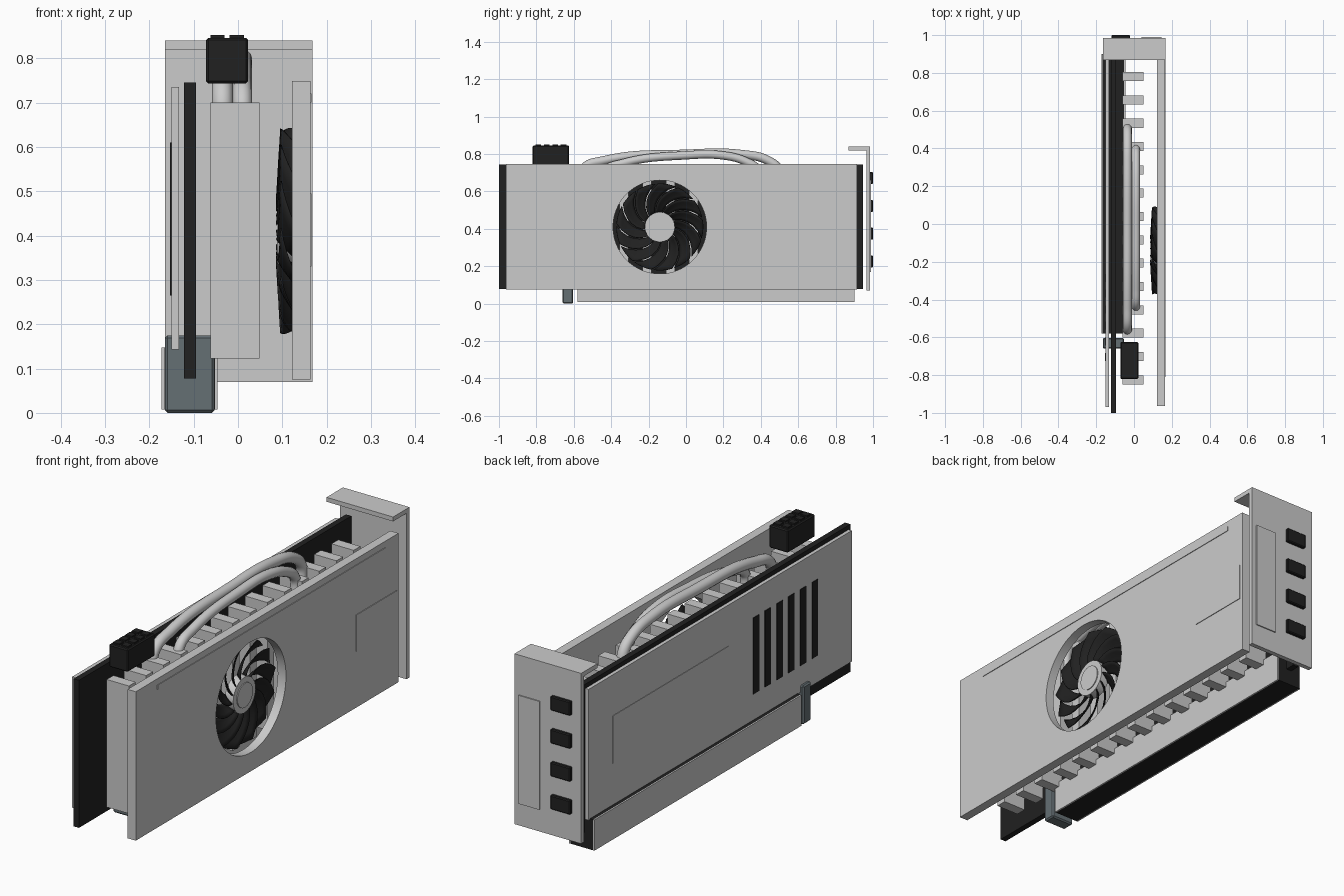
import bpy, bmesh, math
from mathutils import Vector

if "Cube" in bpy.data.objects:
    bpy.data.objects.remove(bpy.data.objects["Cube"], do_unlink=True)


def material(name, r, g, b):
    m = bpy.data.materials.new(name)
    m.use_nodes = True
    m.diffuse_color = (r, g, b, 1)
    m.node_tree.nodes["Principled BSDF"].inputs["Base Color"].default_value = (r, g, b, 1)
    return m


STEEL = material("light_grey_metal", 0.6, 0.6, 0.6)
BLACK = material("matte_black", 0.015, 0.015, 0.015)
SLATE = material("slate_plastic", 0.13, 0.16, 0.175)


def finish(name, bm, mat, smooth=False):
    bmesh.ops.recalc_face_normals(bm, faces=bm.faces)
    mesh = bpy.data.meshes.new(name)
    bm.to_mesh(mesh)
    bm.free()
    mesh.materials.append(mat)
    if smooth:
        mesh.polygons.foreach_set("use_smooth", [True] * len(mesh.polygons))
        mesh.set_sharp_from_angle(angle=math.radians(35))
    ob = bpy.data.objects.new(name, mesh)
    bpy.context.collection.objects.link(ob)
    return ob


def box(name, xs, ys, zs, mat, bevel=0):
    """Box given by its extent along each axis."""
    bm = bmesh.new()
    bmesh.ops.create_cube(bm, size=1)
    for v in bm.verts:
        v.co = Vector([(a + b) / 2 + c * (b - a) for c, (a, b) in zip(v.co, (xs, ys, zs))])
    if bevel:
        bmesh.ops.bevel(bm, geom=bm.edges[:], offset=bevel, segments=1, affect="EDGES")
    return finish(name, bm, mat)


def disc(name, x0, x1, radius, mat, sides=48):
    """Cylinder along x around the fan axis."""
    bm = bmesh.new()
    rings = [[bm.verts.new(on_fan(x, radius, i * math.tau / sides)) for i in range(sides)]
             for x in (x0, x1)]
    for ring in rings:
        bm.faces.new(ring)
    for i in range(sides):
        j = (i + 1) % sides
        bm.faces.new((rings[0][i], rings[0][j], rings[1][j], rings[1][i]))
    return finish(name, bm, mat, True)


FAN_Y, FAN_Z = -0.14, 0.41


def on_fan(x, r, a):
    return (x, FAN_Y + r * math.cos(a), FAN_Z + r * math.sin(a))


# Circuit board and backplate
box("circuit_board", (-0.122, -0.095), (-1, 0.945), (0.078, 0.745), BLACK)
box("backplate", (-0.15, -0.133), (-0.97, 0.91), (0.143, 0.735), STEEL)
box("backplate_label", (-0.152, -0.149), (-0.09, 0.74), (0.335, 0.55), STEEL)
for i in range(6):
    y = -0.285 - i * 0.084
    box(f"backplate_vent_{i + 1}", (-0.153, -0.149), (y - 0.021, y + 0.021), (0.265, 0.61), BLACK)

# Edge connector with a plate on each side, and its latch
box("slot_core", (-0.166, -0.052), (-0.58, 0.9), (0.008, 0.147), BLACK)
for side, x in (("right", -0.172), ("left", -0.052)):
    box(f"slot_plate_{side}", (x, x + 0.006), (-0.58, 0.9), (0.008, 0.147), STEEL)
box("slot_latch", (-0.165, -0.053), (-0.66, -0.603), (0, 0.175), SLATE, 0.006)

# Heatsink fins
for i in range(14):
    y = -0.825 + i * 0.1235
    box(f"heatsink_fin_{i + 1}", (-0.062, 0.049), (y - 0.024, y + 0.024), (0.123, 0.7), STEEL)


# Heat pipes arching over the fins
def pipe(name, x, radius, path):
    cu = bpy.data.curves.new(name, "CURVE")
    cu.dimensions = "3D"
    cu.bevel_depth = radius
    cu.bevel_resolution = 4
    cu.use_fill_caps = True
    sp = cu.splines.new("BEZIER")
    sp.bezier_points.add(len(path) - 1)
    for p, (y, z) in zip(sp.bezier_points, path):
        p.co = (x, y, z)
        p.handle_left_type = p.handle_right_type = "AUTO"
    cu.materials.append(STEEL)
    ob = bpy.data.objects.new(name, cu)
    bpy.context.collection.objects.link(ob)


pipe("heat_pipe_outer", -0.035, 0.024,
     [(-0.56, 0.62), (-0.55, 0.72), (-0.44, 0.765), (0, 0.8), (0.3, 0.798),
      (0.44, 0.765), (0.5, 0.71), (0.5, 0.62)])
pipe("heat_pipe_inner", 0.01, 0.022,
     [(-0.44, 0.62), (-0.43, 0.71), (-0.34, 0.75), (0, 0.793), (0.2, 0.792),
      (0.32, 0.76), (0.39, 0.71), (0.395, 0.62)])

# Shroud with a round fan opening
shroud = box("shroud", (0.122, 0.163), (-0.963, 0.914), (0.075, 0.748), STEEL)
cutter = disc("fan_opening_cutter", 0.1, 0.2, 0.25, STEEL, 64)
cutter.hide_render = True
mod = shroud.modifiers.new("fan_opening", "BOOLEAN")
mod.operation = "DIFFERENCE"
mod.solver = "EXACT"
mod.object = cutter
cut = bpy.data.meshes.new_from_object(shroud.evaluated_get(bpy.context.evaluated_depsgraph_get()))
shroud.modifiers.clear()
shroud.data = cut
bpy.data.objects.remove(cutter, do_unlink=True)
box("shroud_strip", (0.162, 0.166), (-0.81, 0.82), (0.7, 0.72), STEEL)
box("shroud_label", (0.162, 0.166), (0.61, 0.9), (0.33, 0.495), STEEL)

# Fan: hub, cap and swept, pitched blades
disc("fan_hub", 0.088, 0.13, 0.08, STEEL)
disc("fan_cap", 0.13, 0.134, 0.055, STEEL)
BLADES, STEPS, CHORD = 13, 6, 4
bm = bmesh.new()
for b in range(BLADES):
    grid = []
    for s in range(STEPS + 1):
        t = s / STEPS
        r = 0.07 + 0.162 * t
        start = b * math.tau / BLADES - 0.75 * t ** 1.3
        row = []
        for c in range(CHORD + 1):
            u = c / CHORD
            x = 0.087 + 0.01 * t + (0.04 - 0.012 * t) * u ** 1.4
            row.append(bm.verts.new(on_fan(x, r, start + 0.43 * u)))
        grid.append(row)
    for lo, hi in zip(grid, grid[1:]):
        for c in range(CHORD):
            bm.faces.new((lo[c], lo[c + 1], hi[c + 1], hi[c]))
blades = finish("fan_blades", bm, BLACK, True)
solid = blades.modifiers.new("thickness", "SOLIDIFY")
solid.thickness = 0.004
solid.offset = 0

# Power socket with a grid of contacts
box("power_socket", (-0.072, 0.023), (-0.82, -0.625), (0.743, 0.846), BLACK, 0.005)
for i in range(4):
    for j in range(2):
        x, y = -0.046 + j * 0.043, -0.79 + i * 0.045
        box(f"power_contact_{i + 1}_{j + 1}", (x - 0.016, x + 0.016), (y - 0.015, y + 0.015),
            (0.845, 0.852), BLACK)

# Mounting bracket with lip, vent panel and ports
box("bracket_plate", (-0.165, 0.168), (0.964, 0.985), (0.07, 0.84), STEEL)
box("bracket_lip", (-0.165, 0.168), (0.868, 0.985), (0.82, 0.84), STEEL)
box("bracket_panel", (0.04, 0.145), (0.984, 0.99), (0.17, 0.66), STEEL)
for i in range(4):
    z = 0.225 + i * 0.149
    box(f"port_{i + 1}", (-0.12, -0.02), (0.98, 1), (z - 0.032, z + 0.032), BLACK, 0.004)
